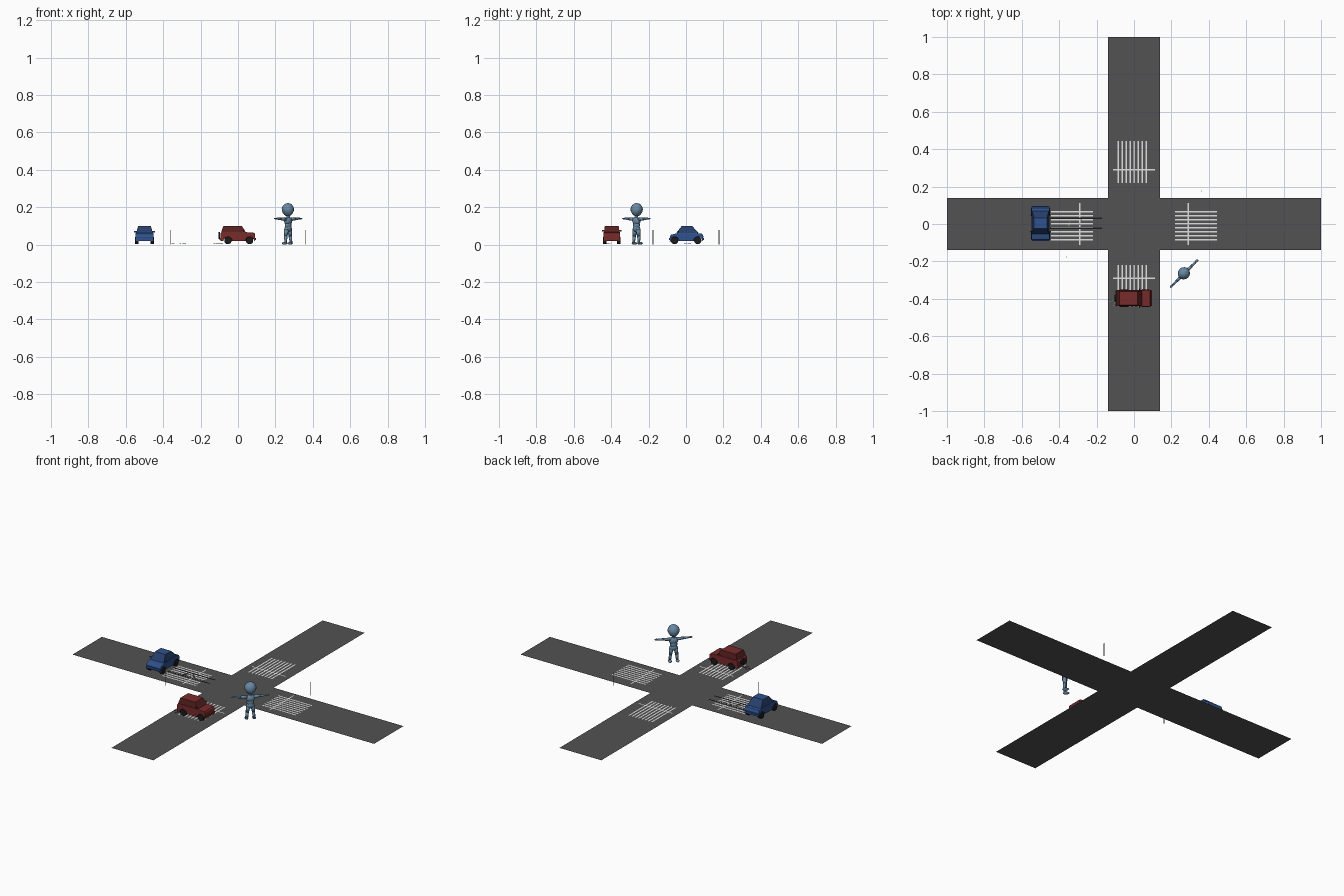
import bpy, bmesh, math, random
from mathutils import Matrix, Vector

if "Cube" in bpy.data.objects:
    bpy.data.objects.remove(bpy.data.objects["Cube"])

random.seed(4)


def mat(name, rgb):
    m = bpy.data.materials.new(name)
    m.diffuse_color = (*rgb, 1)
    m.use_nodes = True
    m.node_tree.nodes["Principled BSDF"].inputs["Base Color"].default_value = m.diffuse_color
    return m


ASPHALT = mat("asphalt grey", (0.085, 0.085, 0.085))
WHITE = mat("paint white", (0.75, 0.75, 0.75))
BLUE = mat("car blue", (0.03, 0.085, 0.27))
BLUE_GLASS = mat("dark blue glass", (0.02, 0.05, 0.15))
RED = mat("car red", (0.19, 0.024, 0.024))
RED_GLASS = mat("dark red glass", (0.1, 0.015, 0.015))
TYRE = mat("tyre black", (0.012, 0.012, 0.014))
SKIN = mat("steel blue", (0.14, 0.25, 0.37))
POLE = mat("pole grey", (0.25, 0.25, 0.25))
SHARD = mat("shard green", (0.2, 0.27, 0.2))


def finish(bm, name, mats, place=Matrix(), smooth=False, bevel=0, recalc=True):
    if recalc:
        bmesh.ops.recalc_face_normals(bm, faces=bm.faces[:])
    me = bpy.data.meshes.new(name)
    bm.to_mesh(me)
    bm.free()
    for m in mats:
        me.materials.append(m)
    if smooth:
        me.polygons.foreach_set("use_smooth", [True] * len(me.polygons))
    ob = bpy.data.objects.new(name, me)
    ob.matrix_world = place
    bpy.context.collection.objects.link(ob)
    if bevel:
        b = ob.modifiers.new("soft edges", "BEVEL")
        b.width, b.segments, b.limit_method = bevel, 2, "ANGLE"
    return ob


def rect(bm, x0, x1, y0, y1, z, rot=Matrix()):
    bm.faces.new([bm.verts.new(rot @ Vector(p)) for p in
                  ((x0, y0, z), (x1, y0, z), (x1, y1, z), (x0, y1, z))])


def box(bm, c, s, rot=Matrix()):
    bmesh.ops.create_cube(bm, size=1, matrix=Matrix.Translation(c) @ rot @ Matrix.Diagonal((*s, 1)))


def rod(bm, p, q, r1, r2, seg=12, squash=1):
    """Tapered round bar from p to q, rounded at both ends."""
    p, q = Vector(p), Vector(q)
    d = q - p
    rot = d.to_track_quat("Z", "Y").to_matrix().to_4x4()
    bmesh.ops.create_cone(bm, cap_ends=True, segments=seg, radius1=r1, radius2=r2, depth=d.length,
                          matrix=Matrix.Translation((p + q) / 2) @ rot)
    for c, r in ((p, r1), (q, r2)):
        ball(bm, c, (r, r, r))


def ball(bm, c, r):
    return bmesh.ops.create_uvsphere(bm, u_segments=14, v_segments=9, radius=1,
                                     matrix=Matrix.Translation(c) @ Matrix.Diagonal((*r, 1)))["verts"]


# Crossroads
W = 0.139
bm = bmesh.new()
rect(bm, -W, W, -W, W, 0)
for k in range(4):
    rect(bm, W, 1, -W, W, 0, Matrix.Rotation(k * math.pi / 2, 4, "Z"))
bmesh.ops.remove_doubles(bm, verts=bm.verts[:], dist=1e-4)
finish(bm, "crossroads", [ASPHALT])

# Painted crossings: eight bars and one cross line on each arm
for i, (name, ang, sign) in enumerate((("east", 0, 1), ("north", 90, -1), ("west", 180, -1), ("south", 270, 1))):
    bm = bmesh.new()
    rot = Matrix.Rotation(math.radians(ang), 4, "Z")
    for k in range(8):
        y = sign * (-0.083 + k * 0.0213)
        if name in ("north", "south"):
            y = -(-0.083 + k * 0.0213) if name == "north" else -0.083 + k * 0.0213
        rect(bm, 0.22, 0.445, y - 0.004, y + 0.004, 0.002, rot)
    rect(bm, 0.287, 0.293, -0.112, 0.112, 0.003, rot)
    finish(bm, name + "_crossing", [WHITE], recalc=False)

# Skid marks
bm = bmesh.new()
for y in (0.03, -0.024):
    rect(bm, -0.45, -0.172, y - 0.004, y + 0.004, 0.004)
finish(bm, "skid_marks", [TYRE], recalc=False)

# Roadside poles
for side, s in (("east", 1), ("west", -1)):
    bm = bmesh.new()
    bmesh.ops.create_cone(bm, cap_ends=True, segments=8, radius1=0.002, radius2=0.002, depth=0.078,
                          matrix=Matrix.Translation((s * 0.36, s * 0.176, 0.039)))
    finish(bm, side + "_pole", [POLE])

# Loose shards on the road
bm = bmesh.new()
for cx, cy, rx, ry in ((-0.32, 0.01, 0.045, 0.02), (-0.105, -0.42, 0.025, 0.02)):
    for _ in range(9):
        box(bm, (cx + random.uniform(-rx, rx), cy + random.uniform(-ry, ry), 0.005),
            (0.008, 0.004, 0.004), Matrix.Rotation(random.uniform(0, 3), 4, "Z"))
finish(bm, "shards", [SHARD])


# Cars: local +x is forward
def car(name, place, paint, glass, outline, axles, half, base, top, roof_half):
    # Lower body: outline extruded across, wheel arches cut along the sill
    sill, ar = 0.018, 0.024
    pts = list(outline)
    for ax in axles:
        for k in range(9):
            a = math.pi * k / 8
            pts.append((ax - ar * math.cos(a), sill + ar * math.sin(a)))
    bm = bmesh.new()
    f = bm.faces.new([bm.verts.new((x, -half, z)) for x, z in pts])
    ext = bmesh.ops.extrude_face_region(bm, geom=[f])["geom"]
    bmesh.ops.translate(bm, vec=(0, 2 * half, 0), verts=[v for v in ext if isinstance(v, bmesh.types.BMVert)])
    box(bm, ((axles[0] + axles[1]) / 2, 0, 0.032), (0.15, half * 1.3, 0.026))
    finish(bm, name + "_body", [paint], place, bevel=0.003)

    # Cabin with inset windows
    bm = bmesh.new()
    rings = []
    for (x0, x1, z), h in ((base, half - 0.003), (top, roof_half)):
        rings.append([bm.verts.new(p) for p in ((x0, -h, z), (x1, -h, z), (x1, h, z), (x0, h, z))])
    sides = [bm.faces.new((rings[0][i], rings[0][(i + 1) % 4], rings[1][(i + 1) % 4], rings[1][i]))
             for i in range(4)]
    bm.faces.new(rings[1])
    bm.faces.new(rings[0][::-1])
    bmesh.ops.inset_individual(bm, faces=sides, thickness=0.006, depth=-0.001)
    for f in sides:
        f.material_index = 1
    finish(bm, name + "_cabin", [paint, glass], place)

    # Wheels
    bm = bmesh.new()
    for ax in axles:
        for s in (-1, 1):
            bmesh.ops.create_cone(bm, cap_ends=True, segments=20, radius1=0.0195, radius2=0.0195, depth=0.018,
                                  matrix=Matrix.Translation((ax, s * (half - 0.007), 0.0215))
                                  @ Matrix.Rotation(math.pi / 2, 4, "X"))
    finish(bm, name + "_wheels", [TYRE], place, bevel=0.002)

    # Bumpers and mirrors
    bm = bmesh.new()
    xs = [p[0] for p in outline]
    for x in (min(xs), max(xs)):
        box(bm, (x, 0, 0.03), (0.008, 2 * half - 0.006, 0.012))
    for s in (-1, 1):
        box(bm, (base[1] - 0.012, s * (half + 0.001), base[2] + 0.008), (0.006, 0.012, 0.008))
    finish(bm, name + "_trim", [paint], place)


sedan = [(0.07, 0.018), (0.087, 0.022), (0.09, 0.042), (0.083, 0.053), (0.045, 0.062),
         (-0.05, 0.062), (-0.084, 0.058), (-0.09, 0.045), (-0.087, 0.022)]
car("blue_car", Matrix.Translation((-0.5, 0.003, 0)) @ Matrix.Rotation(-math.pi / 2, 4, "Z"),
    BLUE, BLUE_GLASS, sedan, (-0.06, 0.064), 0.048,
    (-0.066, 0.056, 0.061), (-0.03, 0.026, 0.099), 0.034)

wagon = [(0.09, 0.018), (0.094, 0.03), (0.094, 0.055), (0.088, 0.063), (0.035, 0.067),
         (-0.085, 0.067), (-0.092, 0.06), (-0.092, 0.02)]
RED_PLACE = Matrix.Translation((-0.002, -0.397, 0))
car("red_car", RED_PLACE, RED, RED_GLASS, wagon, (-0.052, 0.064), 0.045,
    (-0.088, 0.044, 0.066), (-0.076, 0.022, 0.1), 0.037)

# Spare wheel on the red car's tail
bm = bmesh.new()
bmesh.ops.create_cone(bm, cap_ends=True, segments=20, radius1=0.018, radius2=0.018, depth=0.01,
                      matrix=RED_PLACE @ Matrix.Translation((-0.098, 0, 0.048))
                      @ Matrix.Rotation(math.pi / 2, 4, "Y"))
finish(bm, "red_car_spare_wheel", [TYRE])

# Pedestrian with arms spread: local x runs along the arms, local -y is the front
STAND = Matrix.Translation((0.268, -0.265, 0)) @ Matrix.Rotation(math.radians(225), 4, "Z")
bm = bmesh.new()
for v in ball(bm, (0, -0.002, 0.186), (0.034, 0.033, 0.036)):
    t = min(1, max(0, (0.186 - v.co.z) / 0.036))   # narrower jaw
    v.co.x *= 1 - 0.3 * t
finish(bm, "pedestrian_head", [SKIN], STAND, smooth=True)

bm = bmesh.new()
rod(bm, (0, 0, 0.13), (0, 0, 0.158), 0.010, 0.009)
ball(bm, (0, 0, 0.126), (0.026, 0.017, 0.022))
ball(bm, (0, 0, 0.105), (0.021, 0.015, 0.03))
ball(bm, (0, 0, 0.085), (0.023, 0.016, 0.019))
finish(bm, "pedestrian_torso", [SKIN], STAND, smooth=True)

for side, s in (("left", 1), ("right", -1)):
    bm = bmesh.new()
    rod(bm, (s * 0.02, 0, 0.135), (s * 0.055, 0, 0.137), 0.0095, 0.007)
    rod(bm, (s * 0.055, 0, 0.137), (s * 0.086, 0, 0.139), 0.007, 0.005)
    ball(bm, (s * 0.095, 0, 0.139), (0.011, 0.007, 0.004))
    finish(bm, side + "_arm", [SKIN], STAND, smooth=True)
    bm = bmesh.new()
    rod(bm, (s * 0.012, 0, 0.082), (s * 0.017, -0.001, 0.045), 0.0125, 0.009)
    rod(bm, (s * 0.017, -0.001, 0.045), (s * 0.02, 0.002, 0.011), 0.009, 0.007)
    ball(bm, (s * 0.021, -0.006, 0.007), (0.010, 0.019, 0.007))
    finish(bm, side + "_leg", [SKIN], STAND, smooth=True)
